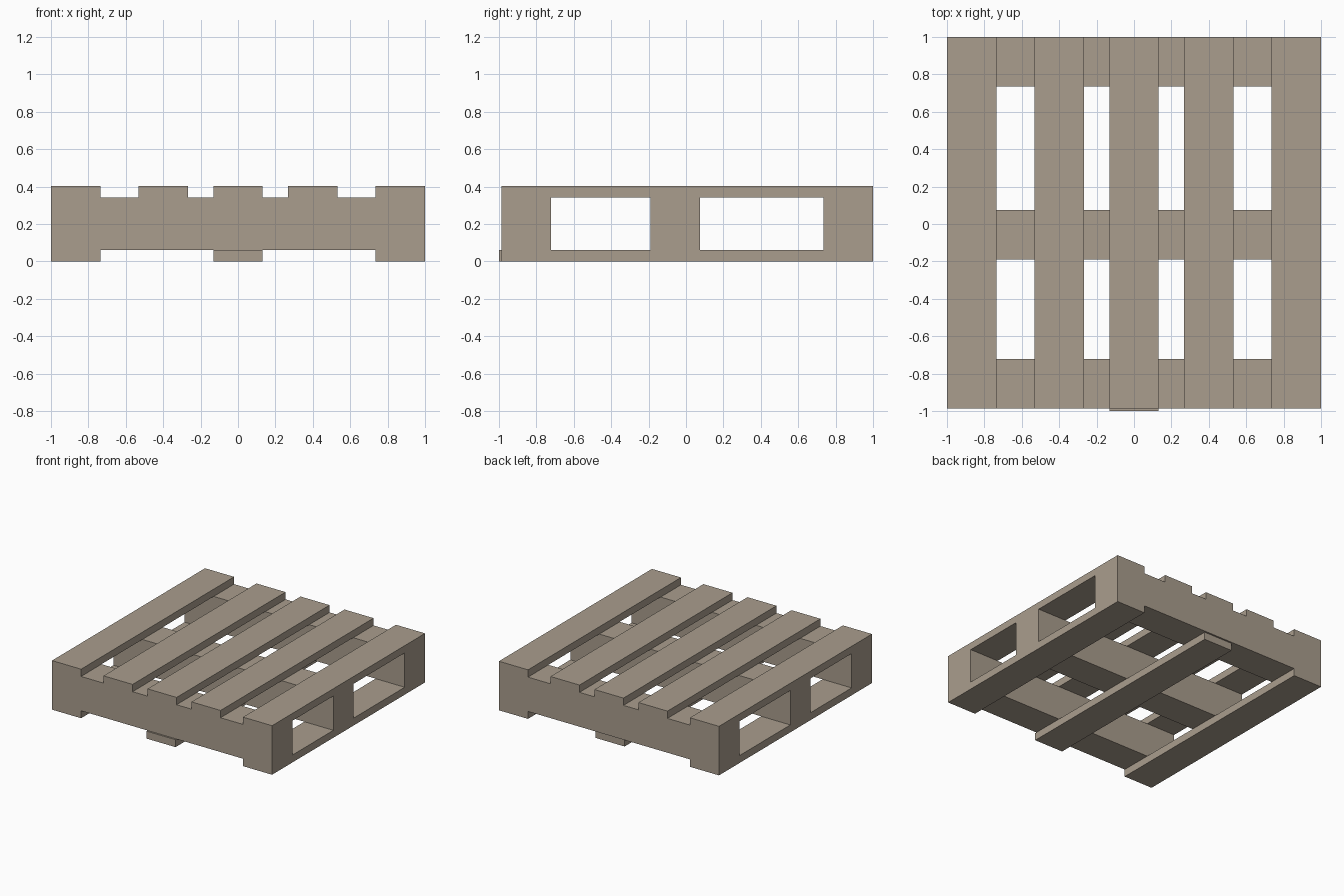
import bpy
import bmesh
from mathutils import Vector

if "Cube" in bpy.data.objects:
    bpy.data.objects.remove(bpy.data.objects["Cube"])

W = 0.264            # board width
Z_LOW, Z_MID, Z_TOP = 0.061, 0.343, 0.403
FRONT, BACK = -0.986, 1.0

wood = bpy.data.materials.new("pale_wood")
wood.diffuse_color = (0.40, 0.34, 0.27, 1)
wood.use_nodes = True
wood.node_tree.nodes["Principled BSDF"].inputs["Base Color"].default_value = wood.diffuse_color


def board(name, x, y, z):
    """Box spanning the (min, max) ranges on each axis."""
    bm = bmesh.new()
    bmesh.ops.create_cube(bm, size=1)
    size = Vector((x[1] - x[0], y[1] - y[0], z[1] - z[0]))
    bmesh.ops.scale(bm, vec=size, verts=bm.verts)
    mesh = bpy.data.meshes.new(name)
    bm.to_mesh(mesh)
    bm.free()
    mesh.materials.append(wood)
    obj = bpy.data.objects.new(name, mesh)
    obj.location = (sum(x) / 2, sum(y) / 2, sum(z) / 2)
    bpy.context.collection.objects.link(obj)
    return obj


def around(c):
    return (c - W / 2, c + W / 2)


# Five deck slats running front to back
EDGE = 1 - W / 2
for i, c in enumerate((-EDGE, -0.4, 0, 0.4, EDGE)):
    board(f"top_slat_{i + 1}", around(c), (FRONT, BACK), (Z_MID, Z_TOP))

# Three solid cross beams running left to right
for name, c in (("front", FRONT + W / 2), ("middle", -0.058), ("back", BACK - W / 2)):
    board(f"{name}_beam", (-1, 1), around(c), (Z_LOW, Z_MID))

# Three bottom runners; the centre one sits slightly forward
for name, c, dy in (("left", -EDGE, 0), ("centre", 0, -0.014), ("right", EDGE, 0)):
    board(f"{name}_runner", around(c), (FRONT + dy, BACK + dy), (0, Z_LOW))
